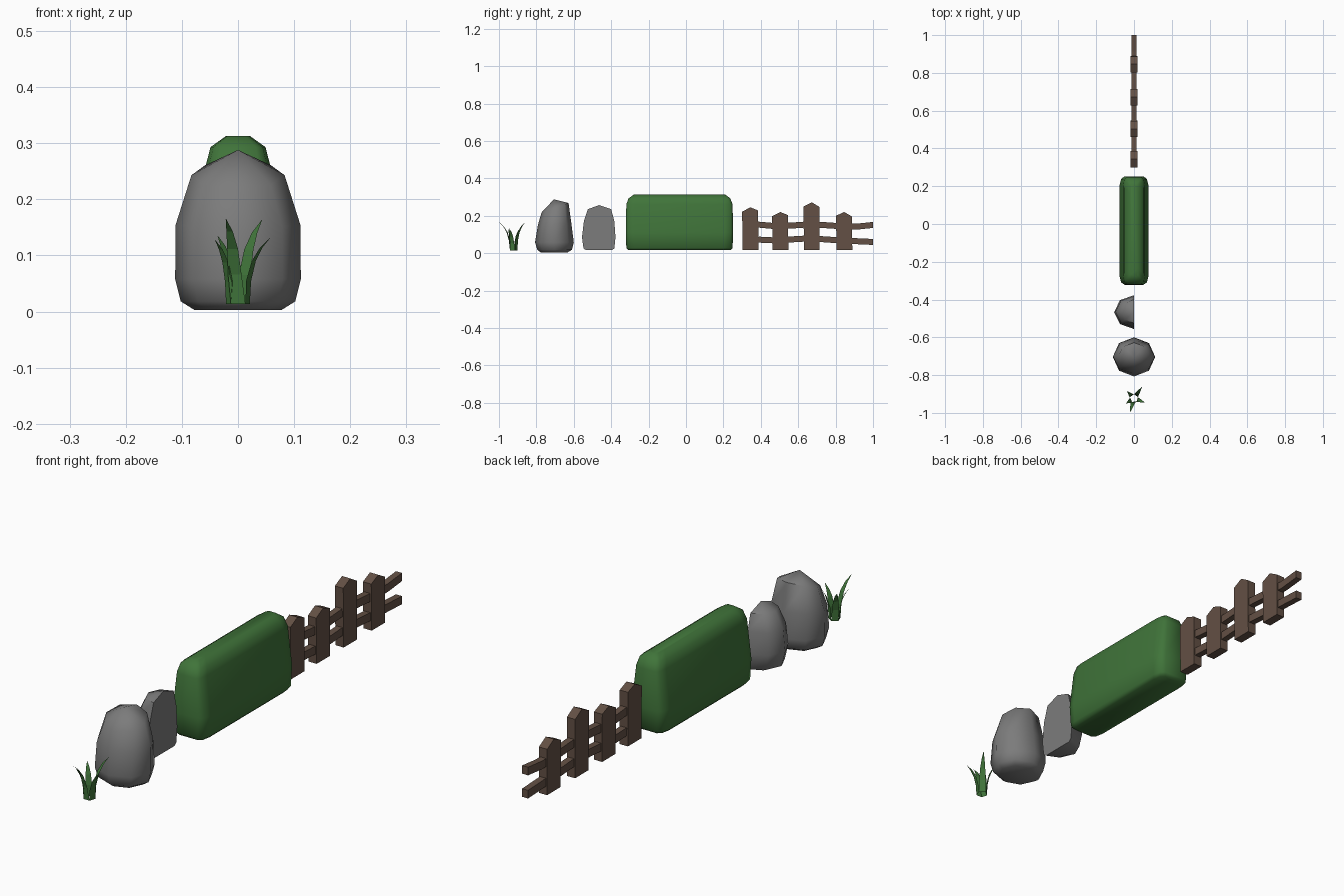
import bpy, bmesh, math

if "Cube" in bpy.data.objects:
    bpy.data.objects.remove(bpy.data.objects["Cube"])


def material(name, rgb):
    m = bpy.data.materials.new(name)
    m.diffuse_color = (*rgb, 1)
    m.use_nodes = True
    m.node_tree.nodes["Principled BSDF"].inputs["Base Color"].default_value = m.diffuse_color
    return m


GREEN = material("leaf green", (0.051, 0.175, 0.042))
GREY = material("stone grey", (0.2, 0.2, 0.2))
BROWN = material("fence brown", (0.125, 0.08, 0.058))


def finish(name, bm, mat, smooth=None):
    bmesh.ops.recalc_face_normals(bm, faces=bm.faces)
    me = bpy.data.meshes.new(name)
    bm.to_mesh(me)
    bm.free()
    me.materials.append(mat)
    ob = bpy.data.objects.new(name, me)
    bpy.context.collection.objects.link(ob)
    if smooth:
        bpy.ops.object.select_all(action='DESELECT')
        ob.select_set(True)
        bpy.context.view_layer.objects.active = ob
        bpy.ops.object.shade_smooth_by_angle(angle=math.radians(smooth))
    return ob


def loft(name, rings, mat, smooth=None, peak=None):
    """Skin closed rings; cap the bottom, and close the top flat or to a peak."""
    bm = bmesh.new()
    vr = [[bm.verts.new(p) for p in r] for r in rings]
    n = len(vr[0])
    for a, b in zip(vr, vr[1:]):
        for i in range(n):
            j = (i + 1) % n
            bm.faces.new((a[i], a[j], b[j], b[i]))
    bm.faces.new(vr[0][::-1])
    if peak:
        p = bm.verts.new(peak)
        for i in range(n):
            bm.faces.new((vr[-1][i], vr[-1][(i + 1) % n], p))
    else:
        bm.faces.new(vr[-1])
    return finish(name, bm, mat, smooth)


def rock_ring(rx, y0, y1, z0, z1, angles):
    """Ring between front (y0, z0) and back (y1, z1)."""
    pts = []
    for a in angles:
        t = (math.sin(math.radians(a)) + 1) / 2
        pts.append((rx * math.cos(math.radians(a)), y0 + (y1 - y0) * t, z0 + (z1 - z0) * t))
    return pts


# Large boulder with a sloping crown
full = range(0, 360, 45)
loft("large_rock", [rock_ring(*r, full) for r in (
    (0.078, -0.775, -0.635, 0.003, 0.003),
    (0.102, -0.795, -0.610, 0.018, 0.018),
    (0.112, -0.807, -0.600, 0.058, 0.058),
    (0.111, -0.792, -0.613, 0.150, 0.160),
    (0.083, -0.772, -0.628, 0.218, 0.268))],
    GREY, 60, (0, -0.706, 0.288))

# Half boulder, flat on the +x side
half = range(90, 271, 45)
loft("half_rock", [rock_ring(*r, half) for r in (
    (0.065, -0.535, -0.395, 0.016, 0.016),
    (0.090, -0.548, -0.383, 0.026, 0.026),
    (0.105, -0.556, -0.377, 0.085, 0.085),
    (0.098, -0.546, -0.383, 0.170, 0.170),
    (0.066, -0.525, -0.400, 0.235, 0.235))],
    GREY, 50, (0, -0.465, 0.257))


def hedge_ring(z, hx, hy):
    """Rounded rectangle section."""
    cx, cy = hx * 0.35, 0.045
    quarter = [(hx, hy - cy), (hx - cx * 0.29, hy - cy * 0.29), (hx - cx, hy)]
    pts = []
    for sx, sy in ((1, 1), (-1, 1), (-1, -1), (1, -1)):
        q = quarter if sx * sy > 0 else quarter[::-1]
        pts += [(sx * x, sy * y - 0.035, z) for x, y in q]
    return pts


# Clipped hedge, narrower at the top
loft("hedge", [hedge_ring(*r) for r in (
    (0.016, 0.060, 0.272), (0.028, 0.072, 0.284), (0.110, 0.076, 0.287),
    (0.262, 0.057, 0.284), (0.293, 0.049, 0.272), (0.313, 0.021, 0.245))],
    GREEN, 60)

# Fence pickets: (start y, shoulder heights, peak height)
for k, (y, sl, sr, top) in enumerate(((0.300, 0.222, 0.228, 0.245), (0.460, 0.197, 0.203, 0.220),
                                      (0.628, 0.250, 0.247, 0.272), (0.802, 0.200, 0.196, 0.220))):
    prof = [(y + 0.003, 0.016), (y + 0.087, 0.016), (y + 0.086, sr), (y + 0.044, top), (y, sl)]
    loft(f"fence_picket_{k + 1}", [[(x, a, b) for a, b in prof] for x in (-0.018, 0.018)], BROWN)

# Wavy fence rails: centre height at evenly spaced points
for name, heights in (("upper_rail", (0.153, 0.152, 0.144, 0.148, 0.154, 0.150, 0.144, 0.142, 0.151)),
                      ("lower_rail", (0.070, 0.072, 0.068, 0.074, 0.079, 0.074, 0.068, 0.064, 0.060))):
    rings = []
    for i, z in enumerate(heights):
        y = 0.31 + 0.69 * i / (len(heights) - 1)
        rings.append([(sx * 0.013, y, z + sz * 0.016) for sx, sz in ((1, 1), (-1, 1), (-1, -1), (1, -1))])
    loft(name, rings, BROWN)

# Grass tuft: five curved blades round a pentagon (angle, reach, tip height)
for k, (ang, reach, tip) in enumerate(((55, 0.074, 0.163), (-21, 0.061, 0.131), (-106, 0.078, 0.165),
                                       (-147, 0.049, 0.128), (134, 0.052, 0.135))):
    base = math.radians(55 - 72 * k)
    a = math.radians(ang)
    bm = bmesh.new()
    prev = None
    for t, out, w in ((0, 0, 0.013), (0.35, 0.05, 0.0125), (0.65, 0.28, 0.010), (0.85, 0.6, 0.006), (1, 1, 0.0004)):
        d = base if t < 0.2 else a
        r = 0.018 + (reach - 0.018) * out
        z = 0.013 + (tip - 0.013) * t
        row = [bm.verts.new((r * math.cos(d) - s * w * math.sin(d),
                             -0.923 + r * math.sin(d) + s * w * math.cos(d), z)) for s in (-1, 1)]
        if prev:
            bm.faces.new((prev[0], prev[1], row[1], row[0]))
        prev = row
    finish(f"grass_blade_{k + 1}", bm, GREEN)
